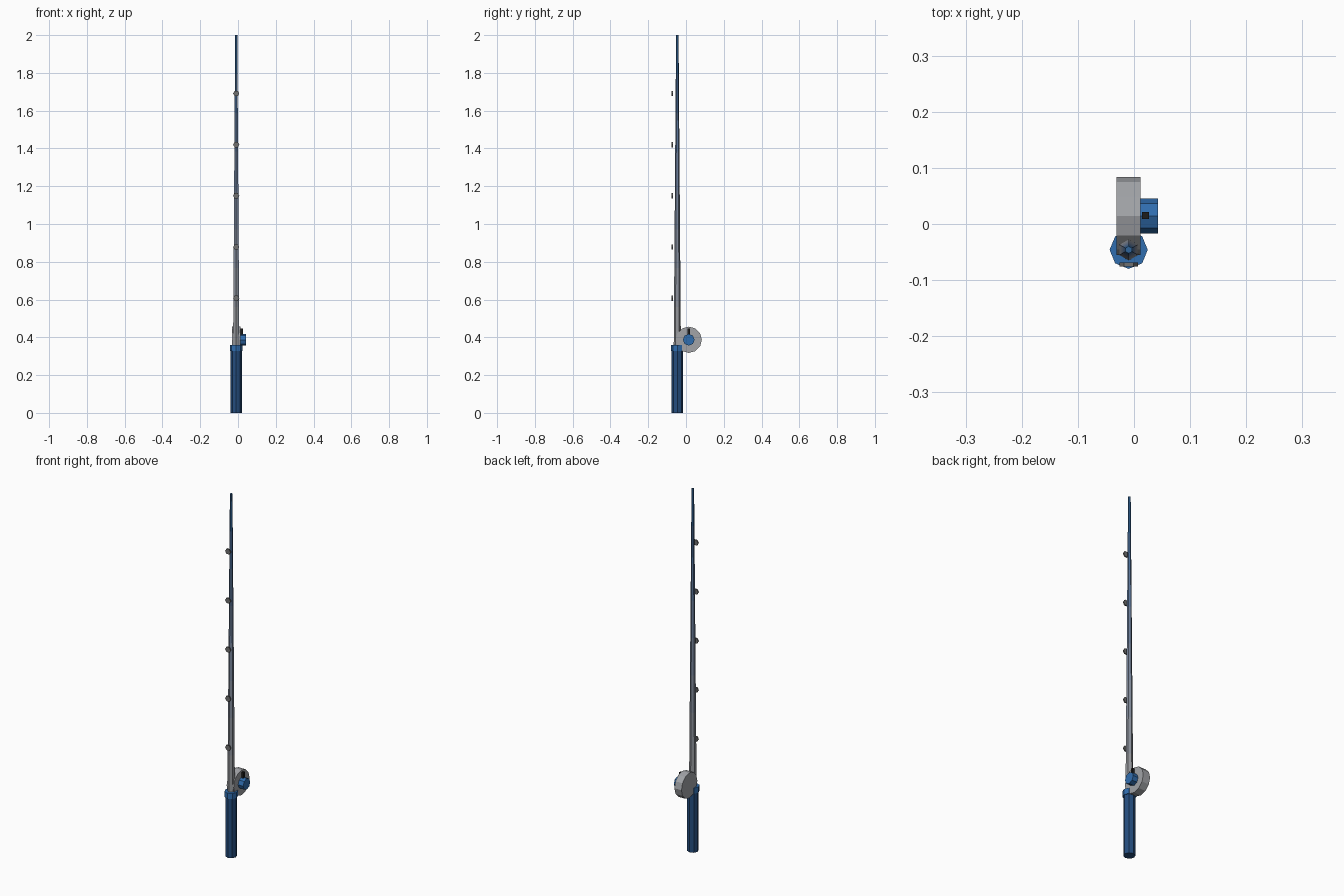
import bpy, bmesh
from math import sin, cos, pi

if "Cube" in bpy.data.objects:
    bpy.data.objects.remove(bpy.data.objects["Cube"])

AX, AY = -0.0095, -0.046      # axis of the rod
RY, RZ = 0.0145, 0.387        # centre of the reel


def material(name, rgb):
    m = bpy.data.materials.new(name)
    m.diffuse_color = (*rgb, 1)
    m.use_nodes = True
    m.node_tree.nodes["Principled BSDF"].inputs["Base Color"].default_value = m.diffuse_color
    return m


def loft(name, rings, sides, axis, centre, mats=(), start=0.0):
    """Join rings of (position along axis, radius) into a closed solid."""
    bm = bmesh.new()
    loops = []
    for t, r in rings:
        loop = []
        for i in range(sides):
            a = start + 2 * pi * i / sides
            u, v = r * cos(a), r * sin(a)
            p = {'X': (t, u, v), 'Y': (u, t, v), 'Z': (u, v, t)}[axis]
            loop.append(bm.verts.new([c + d for c, d in zip(centre, p)]))
        loops.append(loop)
    for k in range(len(loops) - 1):
        for i in range(sides):
            j = (i + 1) % sides
            f = bm.faces.new((loops[k][i], loops[k][j], loops[k + 1][j], loops[k + 1][i]))
            f.material_index = min(k, max(len(mats) - 1, 0))
    bm.faces.new(loops[0])
    bm.faces.new(loops[-1]).material_index = max(len(mats) - 1, 0)
    bmesh.ops.recalc_face_normals(bm, faces=bm.faces)
    mesh = bpy.data.meshes.new(name)
    bm.to_mesh(mesh)
    bm.free()
    for m in mats:
        mesh.materials.append(m)
    ob = bpy.data.objects.new(name, mesh)
    bpy.context.collection.objects.link(ob)
    return ob


navy = material("navy_grip", (0.018, 0.075, 0.21))
blue = material("blue_trim", (0.03, 0.155, 0.43))
grey = material("reel_grey", (0.36, 0.37, 0.39))
dark = material("guide_grey", (0.16, 0.16, 0.16))
black = material("crank_black", (0.012, 0.012, 0.012))

# Grip and collar
loft("grip", [(0, 0.0295), (0.33, 0.0295)], 8, 'Z', (AX, AY, 0), [navy])
loft("collar", [(0.328, 0.034), (0.359, 0.034)], 8, 'Z', (AX, AY, 0), [blue])

# Tapered rod, fading from grey to blue at the tip
N = 8
base, tip = (0.30, 0.31, 0.33), (0.03, 0.13, 0.32)
fade = [material(f"rod_fade_{k}", [b + (t - b) * k / (N - 1) for b, t in zip(base, tip)])
        for k in range(N)]
rings = [(0.355 + 1.645 * k / N, 0.019 + (0.0065 - 0.019) * k / N) for k in range(N + 1)]
loft("rod", rings, 6, 'Z', (AX, AY, 0), fade, pi / 6)

# Line guides in front of the rod
for k in range(5):
    loft(f"line_guide_{k + 1}", [(-0.0755, 0.0165), (-0.069, 0.0165)], 6, 'Y',
         (AX, 0, 0.607 + 0.271 * k), [dark])

# Reel drum, side knob and crank
loft("reel_drum", [(-0.031, 0.0695), (0.012, 0.0695)], 12, 'X', (0, RY, RZ), [grey])
loft("reel_knob", [(0.010, 0.031), (0.043, 0.031)], 8, 'X', (0, RY, RZ), [blue])
loft("crank", [(0.39, 0.0092), (0.447, 0.0092)], 4, 'Z', (0.0205, RY + 0.0005, 0), [black], pi / 4)
